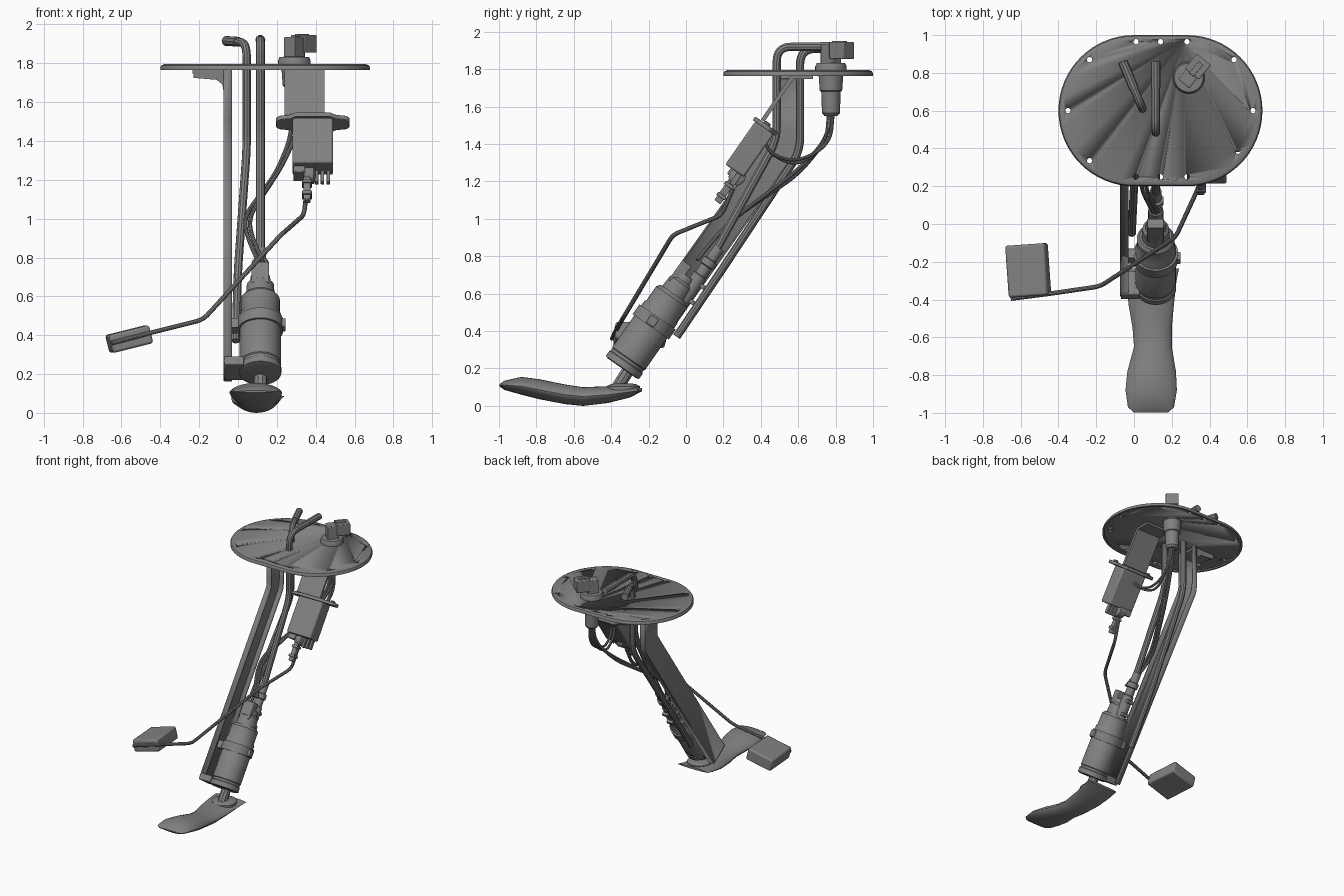
import bpy, bmesh, math
from mathutils import Vector, Matrix

cube = bpy.data.objects.get("Cube")
if cube:
    bpy.data.objects.remove(cube, do_unlink=True)

grey = bpy.data.materials.new("mid_grey")
grey.use_nodes = True
COLOR = (0.22, 0.22, 0.22, 1)
grey.diffuse_color = COLOR
grey.node_tree.nodes["Principled BSDF"].inputs["Base Color"].default_value = COLOR

# Shared tilted direction of pump, channel and level sender
AXIS = Vector((0, 0.57, 0.82)).normalized()
BACK = Vector((0, AXIS.z, -AXIS.y))


def tilted(x, y, z):
    m = Matrix((Vector((1, 0, 0)), BACK, AXIS)).transposed().to_4x4()
    # flip x so the frame stays right handed
    m = m @ Matrix.Diagonal((-1, 1, 1, 1)) if m.determinant() < 0 else m
    return Matrix.Translation((x, y, z)) @ m


def finish(name, bm, bevel=0.0, matrix=None):
    if matrix:
        bm.transform(matrix)
    bmesh.ops.recalc_face_normals(bm, faces=bm.faces)
    me = bpy.data.meshes.new(name)
    bm.to_mesh(me)
    bm.free()
    ob = bpy.data.objects.new(name, me)
    bpy.context.collection.objects.link(ob)
    me.materials.append(grey)
    if bevel:
        mod = ob.modifiers.new("bevel", "BEVEL")
        mod.width, mod.segments, mod.limit_method = bevel, 2, "ANGLE"
    return smooth(ob)


def smooth(ob):
    bpy.ops.object.select_all(action="DESELECT")
    ob.select_set(True)
    bpy.context.view_layer.objects.active = ob
    bpy.ops.object.shade_smooth_by_angle(angle=math.radians(35))
    return ob


def box(name, center, size, matrix=None, bevel=0.005):
    bm = bmesh.new()
    bmesh.ops.create_cube(bm, size=1)
    bm.transform(Matrix.Translation(center) @ Matrix.Diagonal((*size, 1)))
    return finish(name, bm, bevel, matrix)


def loft(name, rings, closed=True, caps=True, matrix=None, bevel=0.0):
    bm = bmesh.new()
    rows = [[bm.verts.new(p) for p in r] for r in rings]
    n = len(rows[0])
    for a, b in zip(rows, rows[1:]):
        for i in range(n if closed else n - 1):
            j = (i + 1) % n
            bm.faces.new((a[i], a[j], b[j], b[i]))
    if caps:
        bm.faces.new(rows[0])
        bm.faces.new(rows[-1])
    return finish(name, bm, bevel, matrix)


def turned(name, profile, matrix, n=36):
    # profile of (radius, height) around the local z axis
    ang = [2 * math.pi * i / n for i in range(n)]
    return loft(name, [[(r * math.cos(a), r * math.sin(a), h) for a in ang]
                       for r, h in profile], matrix=matrix)


def pipe(name, points, radius, fillet=0.08):
    pts = [Vector(p) for p in points]
    path = [pts[0]]
    for a, b, c in zip(pts, pts[1:], pts[2:]):
        s = b + (a - b).normalized() * min(fillet, (a - b).length * 0.49)
        e = b + (c - b).normalized() * min(fillet, (c - b).length * 0.49)
        for k in range(9):
            t = k / 8
            path.append(s * (1 - t) ** 2 + b * 2 * t * (1 - t) + e * t * t)
    path.append(pts[-1])
    cu = bpy.data.curves.new(name, "CURVE")
    cu.dimensions, cu.bevel_depth, cu.bevel_resolution = "3D", radius, 3
    cu.use_fill_caps = True
    sp = cu.splines.new("POLY")
    sp.points.add(len(path) - 1)
    for p, v in zip(sp.points, path):
        p.co = (*v, 1)
    cu.materials.append(grey)
    ob = bpy.data.objects.new(name, cu)
    bpy.context.collection.objects.link(ob)
    bpy.ops.object.select_all(action="DESELECT")
    ob.select_set(True)
    bpy.context.view_layer.objects.active = ob
    bpy.ops.object.convert(target="MESH")
    return smooth(bpy.context.object)


# Cover plate: stadium outline with a rounded upper rim
def stadium(r, z):
    ring = []
    for cx, start in ((0.28, -90), (0.0, 90)):
        for i in range(33):
            a = math.radians(start + 180 * i / 32)
            ring.append((cx + r * math.cos(a), 0.6 + r * math.sin(a), z))
    return ring


plate = loft("cover_plate", [stadium(0.385, 1.775), stadium(0.385, 1.765), stadium(0.4, 1.765),
                             stadium(0.4, 1.778), stadium(0.394, 1.789), stadium(0.38, 1.795)])
bm = bmesh.new()
holes = [(x, y) for x in (0.01, 0.14, 0.28) for y in (0.25, 0.965)]
holes += [(-0.235, 0.335), (-0.235, 0.87), (-0.35, 0.6), (0.53, 0.87), (0.63, 0.6), (0.55, 0.385)]
for x, y in holes:
    bmesh.ops.create_cone(bm, cap_ends=True, segments=16, radius1=0.014, radius2=0.014,
                          depth=0.2, matrix=Matrix.Translation((x, y, 1.78)))
cutter = finish("hole_cutter", bm)
cutter.hide_render = True
cutter.hide_set(True)
cut = plate.modifiers.new("holes", "BOOLEAN")
cut.object, cut.operation = cutter, "DIFFERENCE"

# Support channel: C section open to the left, bent under the plate
stations = [((0.47, 1.77), (0.62, 1.77)), ((0.47, 1.50), (0.62, 1.45)), ((0.465, 1.46), (0.61, 1.395)),
            ((0.44, 1.42), (0.59, 1.36)), ((-0.38, 0.26), (-0.25, 0.165))]
channel = loft("support_channel", [[(-0.03, *f), (-0.07, *f), (-0.07, *b), (-0.03, *b)]
                                   for f, b in stations], closed=False, caps=False)
solid = channel.modifiers.new("wall", "SOLIDIFY")
solid.thickness, solid.offset = 0.01, 0
box("channel_top_tab", (-0.14, 0.545, 1.757), (0.19, 0.15, 0.02))
for y in (0.474, 0.616):
    loft("tab_gusset", [[(x, y + s, z) for x, z in
                         ((-0.23, 1.76), (-0.23, 1.725), (-0.11, 1.715), (-0.08, 1.69),
                          (-0.07, 1.62), (-0.04, 1.76))] for s in (-0.004, 0.004)])

# Fuel pipes with wider nipples on top
pipe("return_pipe", [(-0.06, 0.86, 1.915), (0.045, 0.61, 1.905), (0.045, 0.61, 1.36),
                     (0.0, 0.2, 0.74), (-0.012, -0.05, 0.37)], 0.022)
pipe("supply_pipe", [(0.115, 0.86, 1.92), (0.115, 0.485, 1.92), (0.115, 0.485, 1.42),
                     (0.115, 0.16, 0.83)], 0.023)
pipe("return_nipple", [(-0.06, 0.86, 1.915), (0.0, 0.717, 1.911)], 0.026)
pipe("supply_nipple", [(0.115, 0.86, 1.92), (0.115, 0.72, 1.92)], 0.026)

# Electrical connector through the plate
CONN = Matrix.Translation((0.29, 0.775, 0))
turned("connector_body", [(0.035, 1.55), (0.048, 1.565), (0.052, 1.68), (0.06, 1.685), (0.066, 1.77),
                          (0.084, 1.785), (0.084, 1.815), (0.076, 1.832), (0.05, 1.834)], CONN)
turn = CONN @ Matrix.Rotation(math.radians(50), 4, "Z")
box("connector_post", (0.0, 0, 1.88), (0.085, 0.075, 0.11), turn)
box("connector_socket", (0.075, 0, 1.9), (0.1, 0.095, 0.09), turn)
box("connector_key", (0.06, 0, 1.945), (0.08, 0.03, 0.012), turn, 0.002)

# Pump, band and outlet fittings
PUMP = tilted(0.115, -0.34, 0.205)
turned("pump_body", [(0.09, -0.005), (0.108, 0), (0.108, 0.035), (0.102, 0.04), (0.102, 0.055),
                     (0.107, 0.06), (0.107, 0.36), (0.1, 0.37), (0.1, 0.46), (0.085, 0.48)], PUMP)
turned("pump_band", [(0.105, 0.265), (0.118, 0.265), (0.118, 0.33), (0.105, 0.33)], PUMP)
box("band_lug_side", (0.118, -0.01, 0.295), (0.025, 0.05, 0.05), PUMP)
box("band_lug_channel", (-0.13, 0, 0.297), (0.06, 0.06, 0.06), PUMP)
box("bottom_clip", (-0.135, 0, 0.03), (0.1, 0.15, 0.05), PUMP)
turned("pump_cap", [(0.075, 0.47), (0.07, 0.55), (0.055, 0.565), (0.05, 0.6)], PUMP)
box("pump_terminal", (0, -0.035, 0.59), (0.09, 0.06, 0.13), PUMP)
turned("outlet_fitting", [(0.04, 0.46), (0.04, 0.64), (0.033, 0.645), (0.033, 0.7), (0.042, 0.705),
                          (0.042, 0.74), (0.03, 0.745), (0.03, 0.82)],
       PUMP @ Matrix.Translation((0, 0.06, 0)), 20)
for t in (0.5, 0.6):
    box("hose_clip", (0, 0.105, t), (0.05, 0.03, 0.025), PUMP, 0.003)
pipe("inlet_stem", [(0.115, -0.29, 0.22), (0.115, -0.375, 0.085)], 0.035)
turned("inlet_flange", [(0.09, 0.085), (0.09, 0.105), (0.07, 0.115), (0.045, 0.12)],
       Matrix.Translation((0.115, -0.335, 0)))

# Strainer sock: y, x min, x max, seam z, bottom z, top z
sock = [(-0.998, 0.0, 0.18, 0.11, 0.105, 0.115), (-0.97, -0.032, 0.212, 0.112, 0.085, 0.135),
        (-0.88, -0.045, 0.227, 0.105, 0.06, 0.155), (-0.78, -0.035, 0.222, 0.085, 0.035, 0.142),
        (-0.65, 0.0, 0.2, 0.06, 0.01, 0.115), (-0.55, -0.008, 0.2, 0.05, 0.0, 0.1),
        (-0.42, -0.03, 0.212, 0.06, 0.015, 0.105), (-0.3, -0.035, 0.225, 0.075, 0.045, 0.105),
        (-0.235, -0.03, 0.238, 0.085, 0.078, 0.095)]
rings = []
for y, x0, x1, seam, low, top in sock:
    ring = []
    for i in range(28):
        a = 2 * math.pi * i / 28
        c, s = math.cos(a), math.sin(a)
        h = abs(s) ** 1.3 * (top - seam if s > 0 else low - seam)
        ring.append(((x0 + x1) / 2 + c * (x1 - x0) / 2, y, seam + h))
    rings.append(ring)
loft("strainer_sock", rings)

# Level sender hung from a slanted bracket
SEND = tilted(0.385, 0.425, 1.495)
loft("sender_bracket", [[(x, y, z) for y, z in ((0.40, 1.53), (0.56, 1.765), (0.68, 1.765), (0.68, 1.748),
                                               (0.575, 1.748), (0.42, 1.52))] for x in (0.24, 0.445)])
half = [(-0.19, 0.025), (-0.175, 0.045), (-0.12, 0.055), (-0.09, 0.075),
        (0.09, 0.075), (0.12, 0.055), (0.175, 0.045), (0.19, 0.025)]
outline = half + [(x, -y) for x, y in reversed(half)]
loft("sender_flange", [[(x, y, z) for x, y in outline] for z in (-0.012, 0.012)], matrix=SEND, bevel=0.004)
for x in (-0.15, 0.15):
    turned("flange_rivet", [(0.02, 0), (0.02, 0.02), (0.012, 0.026)],
           SEND @ Matrix.Translation((x, 0, 0)), 16)
box("sender_body", (0, 0, -0.15), (0.21, 0.12, 0.28), SEND, 0.01)
box("sender_foot", (-0.07, 0.02, -0.3), (0.06, 0.09, 0.05), SEND)
for x in (0.02, 0.05, 0.08):
    box("sender_terminal", (x, 0.03, -0.315), (0.018, 0.03, 0.09), SEND, 0.003)
turned("arm_hub", [(0.045, -0.02), (0.045, 0.03), (0.03, 0.04)],
       SEND @ Matrix.Translation((-0.025, 0.03, -0.31)) @ Matrix.Rotation(math.pi / 2, 4, "Y"), 20)
box("arm_holder", (-0.03, 0.02, -0.4), (0.035, 0.04, 0.16), SEND)
for t in (-0.37, -0.44):
    box("arm_clip", (-0.03, 0.02, t), (0.05, 0.055, 0.02), SEND, 0.003)

# Float arm and float
pipe("float_arm", [(0.355, 0.25, 1.16), (0.34, 0.19, 1.02), (0.22, -0.07, 0.915), (-0.18, -0.33, 0.48),
                   (-0.44, -0.368, 0.415), (-0.65, -0.395, 0.36)], 0.012, 0.04)
box("float", (0, 0, 0), (0.215, 0.275, 0.095),
    Matrix.Translation((-0.56, -0.245, 0.38)) @ Matrix.Rotation(math.radians(4), 4, "Z")
    @ Matrix.Rotation(math.radians(-14), 4, "Y"), 0.012)

# Wires from the connector to pump and sender
for i, s in enumerate((-0.012, 0.012)):
    pipe("pump_wire", [(0.29 + s, 0.775, 1.57), (0.285 + s, 0.75, 1.42), (0.21 + s, 0.6, 1.25 + s),
                       (0.05 + s, 0.28, 1.02), (0.05 + s, 0.18, 0.93), (0.115 + s, 0.06, 0.78)], 0.011, 0.1)
    pipe("sender_wire", [(0.3, 0.775 + s, 1.57), (0.31, 0.76 + s, 1.4), (0.3 + s, 0.6, 1.29 + s),
                         (0.33 + s, 0.46, 1.34), (0.35 + s, 0.42, 1.41)], 0.009, 0.1)
